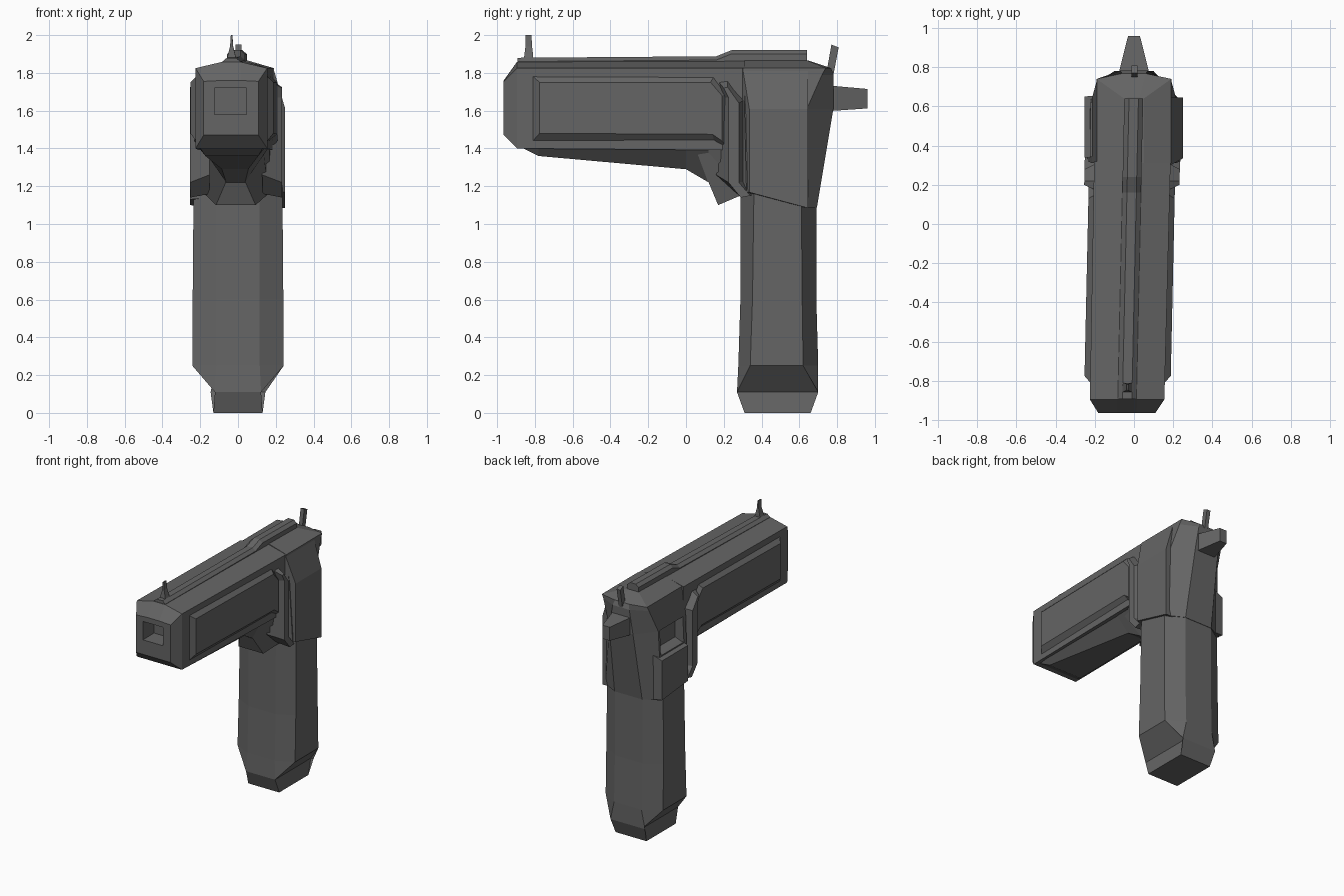
import bpy, bmesh
from mathutils import Vector

# dark gunmetal for every part
metal = bpy.data.materials.new("dark_metal")
metal.diffuse_color = (0.13, 0.13, 0.13, 1)


def skew(p):
    # the barrel runs very slightly off the centre line
    return Vector((p[0] + 0.022 * min(p[1] - 0.7, 0), p[1], p[2]))


def loft(name, rings, skewed=True):
    """Skin a list of equal-length point rings and cap both ends."""
    bm = bmesh.new()
    vs = [[bm.verts.new(skew(p) if skewed else Vector(p)) for p in r] for r in rings]
    n = len(rings[0])
    for a, b in zip(vs, vs[1:]):
        for i in range(n):
            j = (i + 1) % n
            bm.faces.new((a[i], a[j], b[j], b[i]))
    bm.faces.new(vs[0][::-1])
    bm.faces.new(vs[-1])
    bmesh.ops.remove_doubles(bm, verts=bm.verts, dist=0.0005)
    bmesh.ops.recalc_face_normals(bm, faces=bm.faces)
    me = bpy.data.meshes.new(name)
    bm.to_mesh(me)
    bm.free()
    me.materials.append(metal)
    ob = bpy.data.objects.new(name, me)
    bpy.context.collection.objects.link(ob)
    return ob


def side_plate(name, base, top, x0, x1, skewed=True):
    """Bevelled plate: yz outline at x0 rising to a second outline at x1."""
    return loft(name, [[(x0, y, z) for y, z in base], [(x1, y, z) for y, z in top]], skewed)


def box(name, x, y, z):
    return loft(name, [[(x[0], y[0], h), (x[1], y[0], h), (x[1], y[1], h), (x[0], y[1], h)]
                       for h in z], False)


def cut(ob, cutter):
    m = ob.modifiers.new("cut", 'BOOLEAN')
    m.operation = 'DIFFERENCE'
    m.solver = 'EXACT'
    m.object = cutter
    cutter.hide_render = True
    cutter.hide_viewport = True
    cutter.display_type = 'WIRE'


# barrel housing with chamfered muzzle
def barrel_ring(y, hw, zb, zt, ridge, rw):
    return [(-hw, y, zb), (hw, y, zb), (hw, y, zt), (rw, y, ridge), (-rw, y, ridge), (-hw, y, zt)]


barrel = loft("barrel_housing", [
    barrel_ring(-0.965, 0.145, 1.47, 1.755, 1.76, 0.05),
    barrel_ring(-0.895, 0.19, 1.40, 1.825, 1.858, 0.05),
    barrel_ring(0.32, 0.195, 1.39, 1.825, 1.862, 0.05)])
cut(barrel, box("muzzle_cutter", (-0.125, 0.045), (-1.1, -0.83), (1.58, 1.72)))

# raised side panels and the collar ridges behind them
p_base = [(-0.815, 1.435), (0.15, 1.435), (0.22, 1.40), (0.22, 1.69), (0.15, 1.785), (-0.815, 1.785)]
p_top = [(-0.775, 1.48), (0.14, 1.475), (0.19, 1.44), (0.19, 1.68), (0.13, 1.75), (-0.775, 1.75)]
c_base = [(0.15, 1.78), (0.22, 1.79), (0.33, 1.67), (0.33, 1.23), (0.37, 1.16),
          (0.27, 1.16), (0.16, 1.26), (0.18, 1.67)]
c_top = [(0.20, 1.72), (0.22, 1.725), (0.28, 1.64), (0.28, 1.22), (0.34, 1.15),
         (0.29, 1.14), (0.225, 1.22), (0.225, 1.67)]
for s, side in ((1, "right"), (-1, "left")):
    side_plate(side + "_panel", p_base, p_top, s * 0.185, s * 0.22)
    side_plate(side + "_collar", c_base, c_top, s * 0.14, s * 0.243)

# tapered underside and trigger block
loft("lower_hull", [
    [(-w, y, 1.41), (w, y, 1.41), (b, y, z), (-b, y, z)]
    for y, w, b, z in ((-0.86, 0.17, 0.165, 1.40), (-0.78, 0.18, 0.14, 1.36),
                       (0.0, 0.18, 0.07, 1.29), (0.12, 0.18, 0.05, 1.22), (0.32, 0.19, 0.17, 1.16))])
loft("trigger", [[(x * k, y, z) for y, z, k in (
    (0.0, 1.30, 0.6), (0.12, 1.22, 0.5), (0.17, 1.10, 1), (0.31, 1.16, 1.6),
    (0.31, 1.42, 1.7), (0.0, 1.42, 1.4))] for x in (-0.105, 0.105)])

# top rail, stepping up toward the rear
loft("top_rail", [
    [(-0.048, y, 1.84), (0.048, y, 1.84), (0.048, y, z - 0.02), (0.024, y, z), (-0.024, y, z),
     (-0.048, y, z - 0.02)]
    for y, z in ((-0.892, 1.88), (0.16, 1.888), (0.24, 1.92), (0.64, 1.92))])


# receiver over the grip
def receiver_ring(z, hw, ys, yr, xb, front=0.31, slant=0.0):
    pts = [(-hw, front), (hw, front), (hw, ys), (xb, yr), (-xb, yr), (-hw, ys)]
    return [(x, y, z - slant * (min(y, 0.6) - 0.34)) for x, y in pts]


receiver = loft("receiver", [
    receiver_ring(1.165, 0.236, 0.63, 0.693, 0.116, 0.32, 0.3),
    receiver_ring(1.61, 0.215, 0.64, 0.78, 0.10),
    receiver_ring(1.79, 0.193, 0.72, 0.782, 0.07),
    receiver_ring(1.825, 0.19, 0.74, 0.768, 0.06),
    receiver_ring(1.866, 0.05, 0.64, 0.645, 0.03)], False)
cut(receiver, box("slot_cutter", (-0.4, -0.15), (0.345, 0.62), (1.42, 1.61)))

# right plate sloping up to the roof edge, and block under the left slot
side_plate("right_plate", [(0.30, 1.17), (0.645, 1.085), (0.645, 1.825), (0.30, 1.825)],
           [(0.335, 1.168), (0.645, 1.085), (0.645, 1.61), (0.335, 1.61)], 0.187, 0.25, False)
side_plate("left_block", [(0.33, 1.14), (0.66, 1.09), (0.66, 1.44), (0.33, 1.44)],
           [(0.34, 1.13), (0.65, 1.10), (0.65, 1.40), (0.34, 1.40)], -0.15, -0.253, False)


# eight-sided grip narrowing to a four-sided foot
def grip_ring(z, hw, fw, yf, y1, y2, yr, rw=None):
    rw = rw or fw
    return [(x, y, z) for x, y in ((-fw, yf), (fw, yf), (hw, y1), (hw, y2),
                                   (rw, yr), (-rw, yr), (-hw, y2), (-hw, y1))]


loft("grip", [
    grip_ring(0.0, 0.13, 0.13, 0.31, 0.31, 0.66, 0.66),
    grip_ring(0.11, 0.122, 0.122, 0.27, 0.27, 0.70, 0.70, 0.145),
    grip_ring(0.25, 0.242, 0.115, 0.277, 0.34, 0.62, 0.70),
    grip_ring(0.60, 0.24, 0.115, 0.288, 0.352, 0.615, 0.69),
    grip_ring(1.20, 0.235, 0.115, 0.29, 0.36, 0.61, 0.69)], False)

# rear spur
loft("rear_spur", [
    [(-w, y, z0), (w, y, z0), (w, y, z1), (-w, y, z1)]
    for y, w, z0, z1 in ((0.70, 0.08, 1.595, 1.74), (0.79, 0.073, 1.60, 1.73),
                         (0.96, 0.03, 1.612, 1.715))], False)

# hammer and front sight
loft("hammer", [[(x, y, z) for y, z in ((0.74, 1.78), (0.77, 1.95), (0.808, 1.935), (0.775, 1.76))]
                for x in (-0.012, 0.018)], False)
loft("front_sight", [
    [(-w, y0, z), (w, y0, z), (w, y1, z), (-w, y1, z)]
    for z, w, y0, y1 in ((1.86, 0.03, -0.86, -0.81), (1.90, 0.018, -0.855, -0.81),
                         (1.94, 0.008, -0.85, -0.815), (2.0, 0.004, -0.85, -0.818))])
